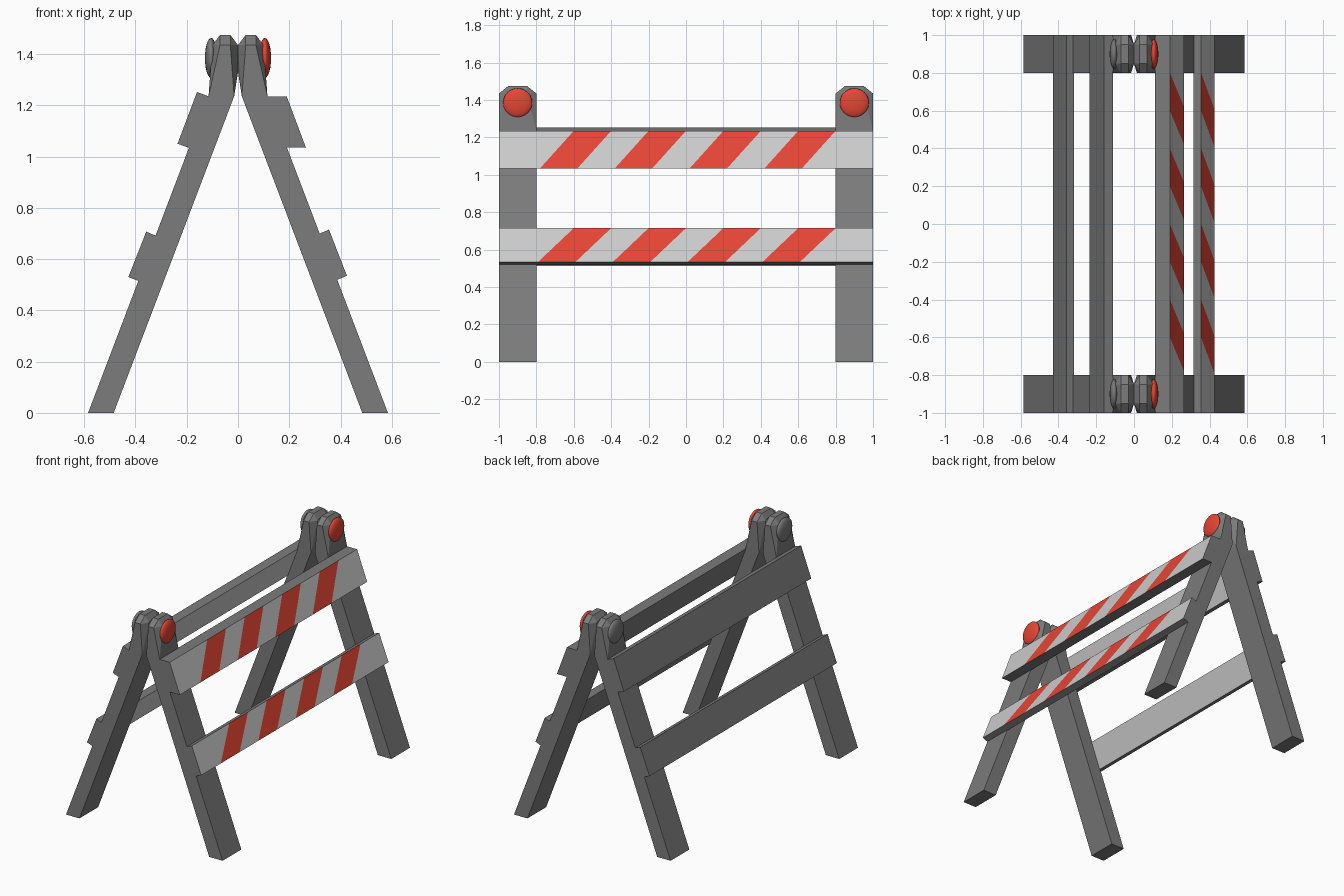
import bpy, bmesh
from math import radians

if "Cube" in bpy.data.objects:
    bpy.data.objects.remove(bpy.data.objects["Cube"])


def material(name, rgb):
    m = bpy.data.materials.new(name)
    m.diffuse_color = (*rgb, 1)
    m.use_nodes = True
    m.node_tree.nodes["Principled BSDF"].inputs["Base Color"].default_value = m.diffuse_color
    return m


dark = material("dark_grey", (0.2, 0.2, 0.2))
light = material("light_grey", (0.6, 0.6, 0.6))
red = material("reflector_red", (0.79, 0.06, 0.035))

LEG_TOP = 1.235


def finish(bm, name, mats):
    bmesh.ops.recalc_face_normals(bm, faces=bm.faces[:])
    me = bpy.data.meshes.new(name)
    bm.to_mesh(me)
    bm.free()
    ob = bpy.data.objects.new(name, me)
    bpy.context.collection.objects.link(ob)
    for m in mats:
        me.materials.append(m)


def leg(name, side, yc):
    """Slanted leg with a chamfered octagonal head; side is +1 or -1 in x."""
    bm = bmesh.new()
    rim = [(0.015, -0.1), (0.115, -0.1), (0.115, 0.1), (0.015, 0.1)]
    octagon = [(0.03, -0.1), (0.07, -0.1), (0.1, -0.05), (0.1, 0.05),
               (0.07, 0.1), (0.03, 0.1), (0, 0.05), (0, -0.05)]
    cap = [(0.03, -0.05), (0.07, -0.05), (0.07, 0.05), (0.03, 0.05)]

    def ring(pts, z):
        return [bm.verts.new((side * x, yc + y, z)) for x, y in pts]

    # head
    hull = ring(rim, LEG_TOP) + ring(octagon, 1.33) + ring(octagon, 1.435) + ring(cap, 1.475)
    bmesh.ops.convex_hull(bm, input=hull)
    inner = [f for f in bm.faces if all(v.co.z < LEG_TOP + 0.001 for v in f.verts)]
    bmesh.ops.delete(bm, geom=inner, context='FACES_ONLY')
    bmesh.ops.dissolve_limit(bm, angle_limit=radians(1), verts=bm.verts[:], edges=bm.edges[:])
    # shaft
    up = ring(rim, LEG_TOP)
    foot = ring([(x + 0.47, y) for x, y in rim], 0)
    for i in range(4):
        j = (i + 1) % 4
        bm.faces.new((foot[i], foot[j], up[j], up[i]))
    bm.faces.new(foot)
    bmesh.ops.remove_doubles(bm, verts=bm.verts[:], dist=0.0005)
    finish(bm, name, (dark,))


def board(name, profile, first_stripe=None):
    """Profile in xz: top inner, top outer, bottom outer, bottom inner.
    first_stripe = y of the first stripe's lower corner, stripes repeat every 0.4.
    Striped boards are light outside, plain ones are light on the inner face."""
    bm = bmesh.new()
    ti, to, bo, bi = profile
    striped = first_stripe is not None
    top_y, bot_y = [-1], [-1]
    if striped:
        for k in range(4):
            top_y += [-0.6 + 0.4 * k, -0.4 + 0.4 * k]
            bot_y += [first_stripe + 0.4 * k, first_stripe + 0.2 + 0.4 * k]
    top_y.append(1)
    bot_y.append(1)
    tops = [bm.verts.new((to[0], y, to[1])) for y in top_y]
    bots = [bm.verts.new((bo[0], y, bo[1])) for y in bot_y]
    t0, t1 = [bm.verts.new((ti[0], y, ti[1])) for y in (-1, 1)]
    b0, b1 = [bm.verts.new((bi[0], y, bi[1])) for y in (-1, 1)]
    # outer face, alternating light and red stripes
    for i in range(len(tops) - 1):
        f = bm.faces.new((tops[i], tops[i + 1], bots[i + 1], bots[i]))
        f.material_index = 1 + i % 2 if striped else 0
    # inner face
    f = bm.faces.new((t0, t1, b1, b0))
    f.material_index = 0 if striped else 1
    # edges and ends
    bm.faces.new(tops + [t1, t0])
    bm.faces.new(bots + [b1, b0])
    bm.faces.new((t0, tops[0], bots[0], b0))
    bm.faces.new((t1, tops[-1], bots[-1], b1))
    finish(bm, name, (dark, light, red))


def lamp(name, side, yc, mat):
    """Flattened round reflector on the leg head."""
    bpy.ops.mesh.primitive_uv_sphere_add(segments=24, ring_count=12, radius=1,
                                         location=(side * 0.105, yc, 1.385),
                                         rotation=(0, radians(90), 0))
    ob = bpy.context.object
    ob.name = name
    ob.scale = (0.078, 0.078, 0.024)
    bpy.ops.object.shade_smooth()
    ob.data.materials.append(mat)


# legs and reflectors at the four corners
for side, sn in ((1, "right"), (-1, "left")):
    for yc, yn in ((-0.9, "front"), (0.9, "back")):
        leg(f"{sn}_{yn}_leg", side, yc)
        lamp(f"{sn}_{yn}_reflector", side, yc, red if side > 0 else dark)

# striped boards on the right, plain boards on the left, set slightly into the legs
board("right_upper_board", [(0.112, 1.235), (0.19, 1.235), (0.265, 1.035), (0.188, 1.035)], -0.78)
board("right_lower_board", [(0.314, 0.698), (0.355, 0.715), (0.425, 0.535), (0.383, 0.518)], -0.79)
board("left_upper_board", [(-0.112, 1.234), (-0.16, 1.252), (-0.236, 1.05), (-0.188, 1.033)])
board("left_lower_board", [(-0.317, 0.69), (-0.358, 0.707), (-0.428, 0.53), (-0.384, 0.513)])
